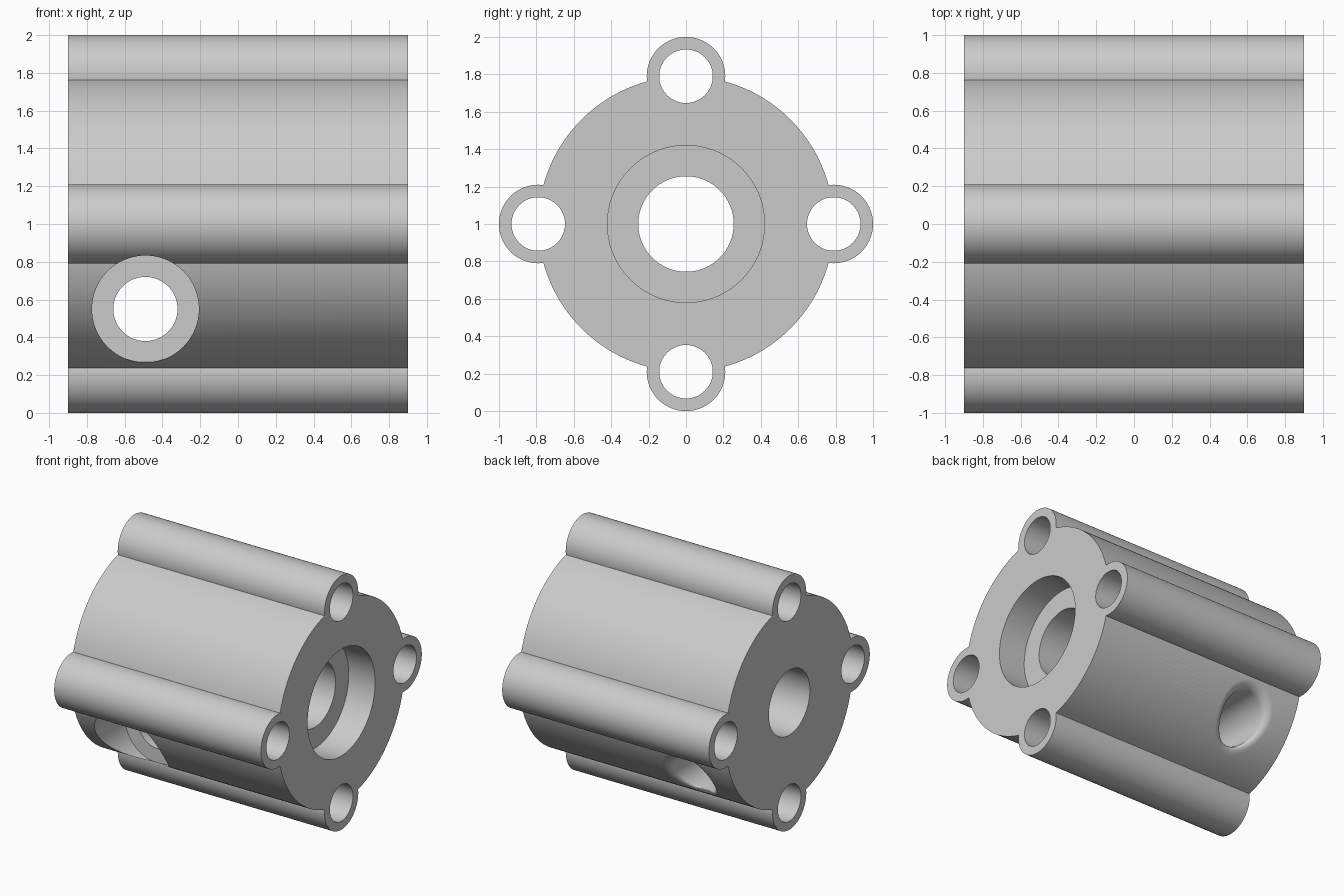
import bpy, bmesh
from math import pi, sin, cos, sqrt
from mathutils import Matrix, Vector

cube = bpy.data.objects.get("Cube")
if cube:
    bpy.data.objects.remove(cube, do_unlink=True)

HALF = 0.9        # half length along x
BODY_R = 0.79     # body radius and lug pitch radius
PORT_X, PORT_Z, PORT_R = -0.49, 0.55, 0.17
FILLET = 0.06


def to_object(name, bm):
    bmesh.ops.recalc_face_normals(bm, faces=bm.faces)
    mesh = bpy.data.meshes.new(name)
    bm.to_mesh(mesh)
    bm.free()
    ob = bpy.data.objects.new(name, mesh)
    bpy.context.collection.objects.link(ob)
    return ob


def cylinder(name, axis, radius, start, end, centre, segments=96):
    """Cylinder along 'X' or 'Y' from start to end; centre is the other two coordinates."""
    mid = (start + end) / 2
    if axis == 'X':
        loc, rot = Vector((mid, *centre)), Matrix.Rotation(pi / 2, 4, 'Y')
    else:
        loc, rot = Vector((centre[0], mid, centre[1])), Matrix.Rotation(pi / 2, 4, 'X')
    bm = bmesh.new()
    bmesh.ops.create_cone(bm, cap_ends=True, segments=segments, radius1=radius,
                          radius2=radius, depth=end - start,
                          matrix=Matrix.Translation(loc) @ rot)
    return to_object(name, bm)


def port_cutter(segments=72, steps=8):
    """Cross port whose rear mouth is rounded where it meets the curved body."""
    rows = [(PORT_R, lambda z: -1.1)]
    for i in range(steps + 1):
        s = FILLET * (1 - cos(pi / 2 * i / steps))
        drop = FILLET * (1 - sin(pi / 2 * i / steps))
        rows.append((PORT_R + s,
                     lambda z, d=drop: sqrt(BODY_R ** 2 - (z - 1) ** 2) - d))
    rows.append((PORT_R + FILLET, lambda z: 1.2))
    bm = bmesh.new()
    rings = []
    for r, depth in rows:
        ring = []
        for k in range(segments):
            a = 2 * pi * k / segments
            z = PORT_Z + r * sin(a)
            ring.append(bm.verts.new((PORT_X + r * cos(a), depth(z), z)))
        rings.append(ring)
    for low, high in zip(rings, rings[1:]):
        for k in range(segments):
            n = (k + 1) % segments
            bm.faces.new((low[k], low[n], high[n], high[k]))
    bm.faces.new(rings[0])
    bm.faces.new(rings[-1])
    return to_object("port_cutter", bm)


def combine(target, tool, operation):
    mod = target.modifiers.new(operation.lower(), 'BOOLEAN')
    mod.operation, mod.solver, mod.object = operation, 'EXACT', tool
    bpy.context.view_layer.objects.active = target
    bpy.ops.object.modifier_apply(modifier=mod.name)
    bpy.data.objects.remove(tool, do_unlink=True)


# Round body with four full-length bolt lugs
body = cylinder("valve_body", 'X', BODY_R, -HALF, HALF, (0, 1), 160)
lugs = [(BODY_R * dy, 1 + BODY_R * dz) for dy, dz in ((1, 0), (0, 1), (-1, 0), (0, -1))]
for c in lugs:
    combine(body, cylinder("lug", 'X', 0.21, -HALF, HALF, c), 'UNION')

# Bolt holes, central bore and its counterbore
for c in lugs:
    combine(body, cylinder("bolt_hole", 'X', 0.143, -1.1, 1.1, c, 64), 'DIFFERENCE')
combine(body, cylinder("bore", 'X', 0.255, -1.1, 1.1, (0, 1)), 'DIFFERENCE')
combine(body, cylinder("counterbore", 'X', 0.42, 0.67, 1.1, (0, 1)), 'DIFFERENCE')

# Cross port with a flat-bottomed recess at the front
combine(body, port_cutter(), 'DIFFERENCE')
combine(body, cylinder("port_recess", 'Y', 0.283, -1.2, -0.30, (PORT_X, PORT_Z)), 'DIFFERENCE')

# Single plain grey
grey = bpy.data.materials.new("plain_grey")
grey.use_nodes = True
colour = (0.6, 0.6, 0.6, 1)
grey.diffuse_color = colour
grey.node_tree.nodes["Principled BSDF"].inputs["Base Color"].default_value = colour
body.data.materials.clear()
body.data.materials.append(grey)
for face in body.data.polygons:
    face.material_index = 0

bpy.ops.object.select_all(action='DESELECT')
body.select_set(True)
bpy.context.view_layer.objects.active = body
bpy.ops.object.shade_smooth_by_angle(angle=pi / 6)
